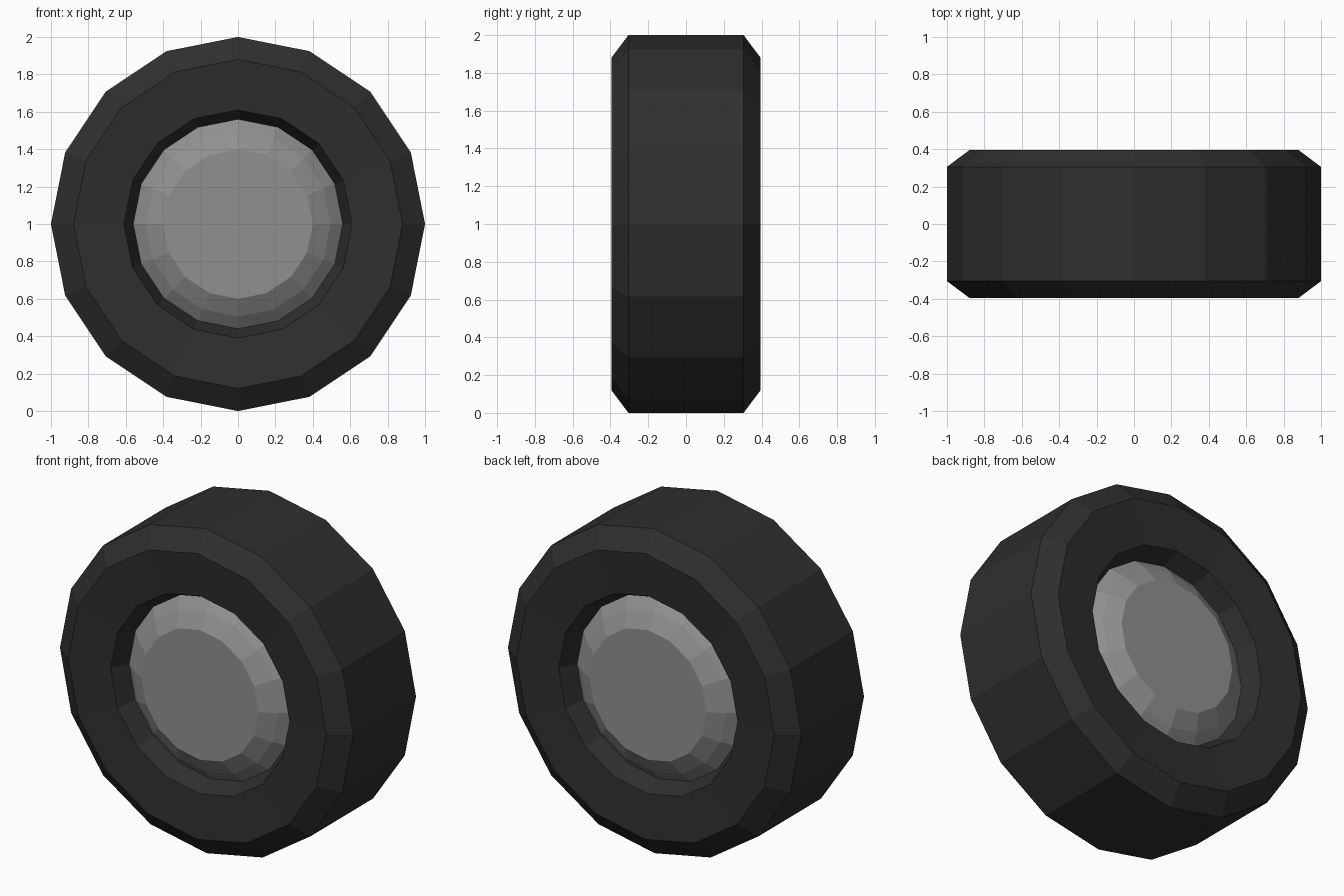
import bpy, bmesh, math

if "Cube" in bpy.data.objects:
    bpy.data.objects.remove(bpy.data.objects["Cube"])

SIDES = 16


def material(name, value):
    mat = bpy.data.materials.new(name)
    mat.diffuse_color = (value, value, value, 1)
    mat.use_nodes = True
    mat.node_tree.nodes["Principled BSDF"].inputs["Base Color"].default_value = mat.diffuse_color
    return mat


def lathe(name, profile, mat, closed=False, caps=False):
    """Spin a (radius, y) profile around the wheel axle."""
    bm = bmesh.new()
    rings = []
    for r, y in profile:
        angles = [2 * math.pi * i / SIDES for i in range(SIDES)]
        rings.append([bm.verts.new((r * math.sin(a), y, 1 + r * math.cos(a))) for a in angles])
    pairs = list(zip(rings, rings[1:]))
    if closed:
        pairs.append((rings[-1], rings[0]))
    for a, b in pairs:
        for i in range(SIDES):
            j = (i + 1) % SIDES
            bm.faces.new((a[i], a[j], b[j], b[i]))
    if caps:
        bm.faces.new(rings[0])
        bm.faces.new(rings[-1])
    bmesh.ops.recalc_face_normals(bm, faces=bm.faces)
    mesh = bpy.data.meshes.new(name)
    bm.to_mesh(mesh)
    bm.free()
    mesh.materials.append(mat)
    obj = bpy.data.objects.new(name, mesh)
    bpy.context.collection.objects.link(obj)
    return obj


def mirrored(half):
    return half + [(r, -y) for r, y in reversed(half)]


# Tyre: inner lip, dished sidewall, chamfered shoulder, flat tread
tyre_half = [(0.56, -0.26), (0.61, -0.37), (0.88, -0.395), (1.0, -0.305)]
lathe("tyre", mirrored(tyre_half), material("rubber", 0.028), closed=True)

# Hub: stepped dome with a flat cap on each side
hub_half = [(0.4, -0.37), (0.495, -0.315), (0.56, -0.26)]
lathe("hub", mirrored(hub_half), material("metal", 0.28), caps=True)
